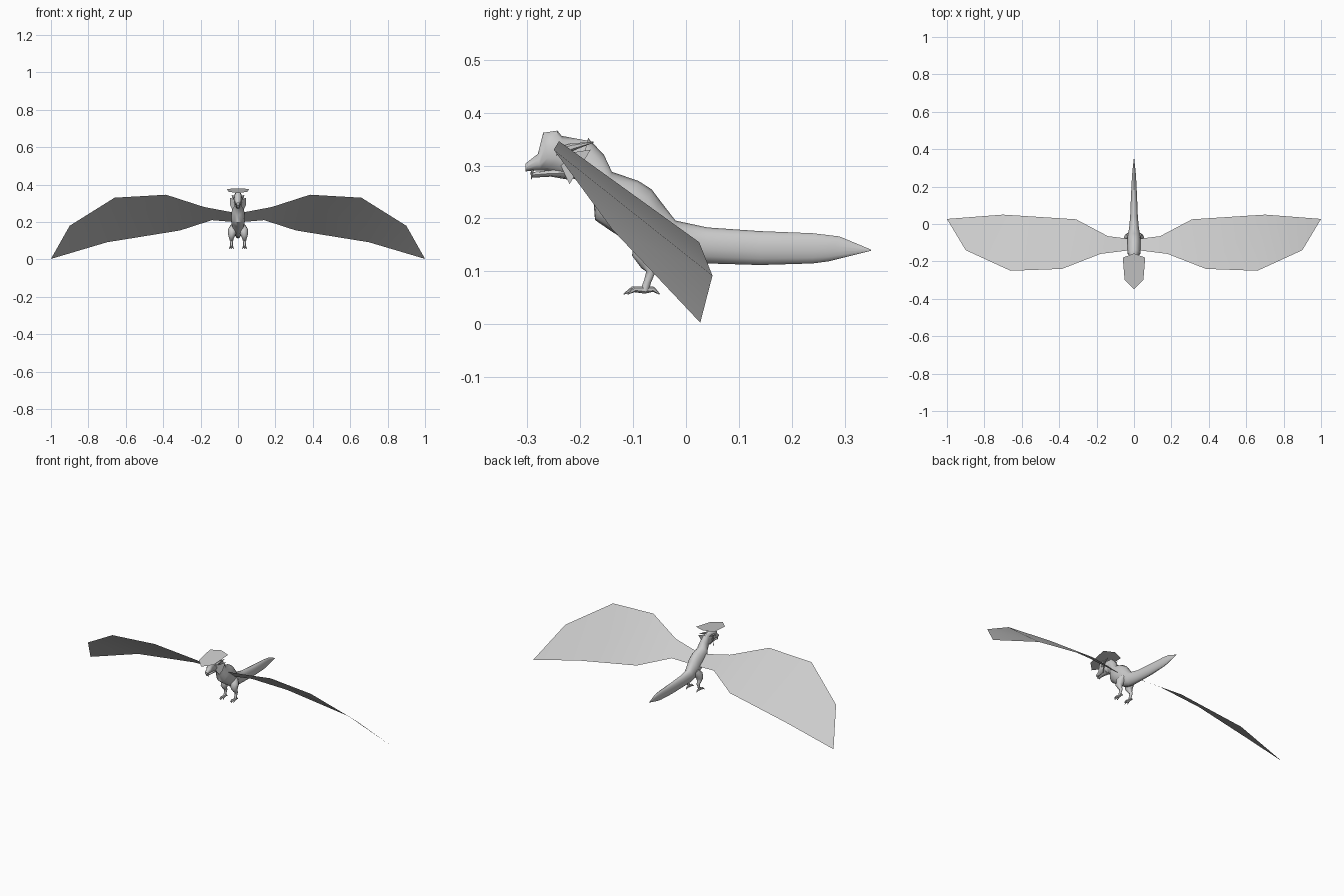
import bpy, math
from mathutils import Vector

if "Cube" in bpy.data.objects:
    bpy.data.objects.remove(bpy.data.objects["Cube"])

grey = bpy.data.materials.new("light grey")
grey.use_nodes = True
grey.diffuse_color = (0.6, 0.6, 0.6, 1)
grey.node_tree.nodes["Principled BSDF"].inputs["Base Color"].default_value = (0.6, 0.6, 0.6, 1)


def make(name, verts, faces, smooth=50):
    mesh = bpy.data.meshes.new(name)
    mesh.from_pydata(verts, [], faces)
    mesh.materials.append(grey)
    ob = bpy.data.objects.new(name, mesh)
    bpy.context.collection.objects.link(ob)
    bpy.ops.object.select_all(action='DESELECT')
    ob.select_set(True)
    bpy.context.view_layer.objects.active = ob
    if smooth:
        bpy.ops.object.shade_smooth_by_angle(angle=math.radians(smooth))
    return ob


def skin(name, rings, smooth=50):
    """Join equal rings of points into a closed skin."""
    n = len(rings[0])
    verts = [p for r in rings for p in r]
    faces = [(i * n + j, i * n + (j + 1) % n, (i + 1) * n + (j + 1) % n, (i + 1) * n + j)
             for i in range(len(rings) - 1) for j in range(n)]
    faces += [tuple(range(n))[::-1], tuple(range(len(verts) - n, len(verts)))]
    return make(name, verts, faces, smooth)


def profile_body(name, sections, n=14):
    """Each section: top (y, z), bottom (y, z), half width."""
    rings = []
    for ty, tz, by, bz, w in sections:
        top, bot = Vector((0, ty, tz)), Vector((0, by, bz))
        mid, half = (top + bot) / 2, (top - bot) / 2
        rings.append([mid + half * math.cos(a) + Vector((w * math.sin(a), 0, 0))
                      for a in (2 * math.pi * k / n for k in range(n))])
    return skin(name, rings)


def limb(name, path, n=8):
    """Tapered tube; each path entry is x, y, z, radius."""
    pts = [Vector(p[:3]) for p in path]
    rings = []
    for i, p in enumerate(pts):
        d = (pts[min(i + 1, len(pts) - 1)] - pts[max(i - 1, 0)]).normalized()
        u = d.cross(Vector((1, 0, 0))).normalized()
        v = d.cross(u)
        rings.append([p + path[i][3] * (u * math.cos(a) + v * math.sin(a))
                      for a in (2 * math.pi * k / n for k in range(n))])
    return skin(name, rings)


# Tail, torso and crested neck
profile_body("body", [
    (.35, .141, .35, .139, .001), (.29, .166, .27, .119, .009),
    (.24, .172, .24, .115, .012), (.14, .176, .14, .112, .017),
    (.04, .183, .04, .115, .021), (-.02, .196, -.03, .118, .027),
    (-.05, .235, -.075, .13, .034), (-.065, .255, -.1, .15, .036),
    (-.09, .271, -.14, .175, .037), (-.14, .288, -.172, .197, .035),
    (-.155, .32, -.175, .235, .026), (-.185, .352, -.205, .272, .018)])

# Head with raised brow, and lower jaw
profile_body("head", [
    (-.175, .345, -.2, .27, .014), (-.235, .356, -.225, .28, .022),
    (-.243, .366, -.245, .285, .023), (-.27, .362, -.257, .289, .02),
    (-.28, .322, -.275, .291, .015), (-.303, .304, -.303, .289, .009)], 10)
profile_body("lower_jaw", [
    (-.22, .3, -.215, .272, .014), (-.26, .291, -.255, .279, .012),
    (-.295, .287, -.292, .277, .006)], 8)

# Flat plate floating over the head
plate = [(-.06, -.18), (-.05, -.3), (0, -.35), (.05, -.3), (.06, -.18), (0, -.157)]
make("head_plate", [(x, y, .38 + (y + .157) * .13) for x, y in plate],
     [tuple(range(len(plate)))], 0)

# Wing outline: leading edge to the tip, then trailing edge
leading = [(.02, -.14, .25), (.18, -.16, .28), (.385, -.24, .346),
           (.66, -.25, .33), (.9, -.14, .18), (1, .027, .003)]
trailing = [(.02, -.08, .2), (.14, -.065, .21), (.31, .025, .155), (.7, .05, .092)]
wing_faces = [(0, 1, 7, 6), (1, 2, 8, 7), (2, 3, 9, 8), (3, 4, 9), (4, 5, 9)]

for side, s in (("left", 1), ("right", -1)):
    def mirror(path):
        return [(s * p[0], *p[1:]) for p in path]

    make(side + "_wing", mirror(leading + trailing),
         [f[::s] for f in wing_faces], 30)

    # Swept horns and cheek fins
    limb(side + "_horn", mirror([(.016, -.245, .325, .009), (.025, -.215, .335, .007),
                                 (.033, -.175, .344, .001)]), 6)
    fin = mirror([(.016, -.245, .32), (.018, -.23, .285), (.03, -.22, .265),
                  (.042, -.205, .29), (.044, -.18, .33)])
    make(side + "_cheek_fin", fin, [(0, 1, 2, 3, 4)], 0)
    limb(side + "_fang", mirror([(.007, -.29, .292, .003), (.007, -.292, .274, .0005)]), 5)

    # Leg with thigh, shank and clawed foot
    limb(side + "_leg", mirror([
        (.022, -.06, .18, .018), (.03, -.075, .155, .025), (.034, -.083, .13, .019),
        (.035, -.074, .112, .012), (.035, -.066, .1, .009), (.035, -.073, .08, .007),
        (.035, -.078, .064, .008)]))
    for label, dx, dy in (("inner", -.012, -.032), ("middle", 0, -.04),
                          ("outer", .012, -.032), ("hind", 0, .028)):
        limb(f"{side}_{label}_toe", mirror([
            (.035, -.078, .065, .007), (.035 + dx * .6, -.078 + dy * .6, .066, .005),
            (.035 + dx, -.078 + dy, .057, .001)]), 6)
